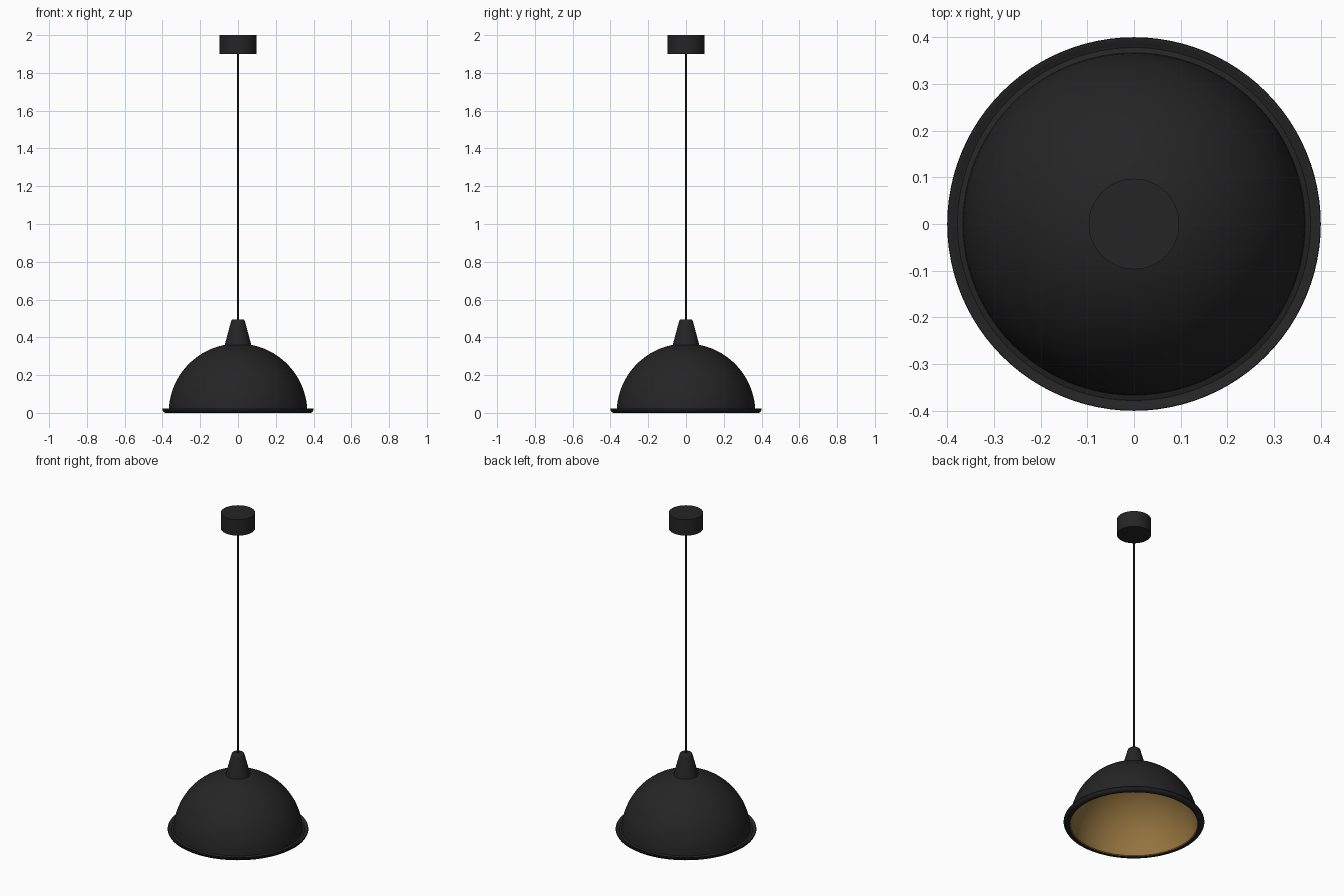
import bpy, bmesh, math

if "Cube" in bpy.data.objects:
    bpy.data.objects.remove(bpy.data.objects["Cube"])

def material(name, rgb):
    m = bpy.data.materials.new(name)
    m.diffuse_color = (*rgb, 1)
    m.use_nodes = True
    m.node_tree.nodes["Principled BSDF"].inputs["Base Color"].default_value = m.diffuse_color
    return m

black = material("matte black", (0.018, 0.018, 0.018))
gold = material("gold lining", (0.30, 0.175, 0.05))

def lathe(name, profile, mat, steps=96, angle=35):
    """Spin a (radius, z) profile, listed bottom to top on its outside, around z."""
    bm = bmesh.new()
    vs = [bm.verts.new((r, 0, z)) for r, z in profile]
    edges = [bm.edges.new(p) for p in zip(vs, vs[1:])]
    bmesh.ops.spin(bm, geom=vs + edges, cent=(0, 0, 0), axis=(0, 0, 1),
                   angle=math.tau, steps=steps)
    bmesh.ops.remove_doubles(bm, verts=bm.verts, dist=1e-5)
    bmesh.ops.recalc_face_normals(bm, faces=bm.faces)
    me = bpy.data.meshes.new(name)
    bm.to_mesh(me)
    bm.free()
    me.materials.append(mat)
    ob = bpy.data.objects.new(name, me)
    bpy.context.collection.objects.link(ob)
    bpy.context.view_layer.objects.active = ob
    ob.select_set(True)
    bpy.ops.object.shade_smooth_by_angle(angle=math.radians(angle))
    ob.select_set(False)
    return ob

def arc(r, z0, n=24):
    """Quarter circle from the opening up to the pole."""
    a0 = math.asin(z0 / r)
    pts = [(r * math.cos(a), r * math.sin(a))
           for a in (a0 + (math.pi / 2 - a0) * i / n for i in range(n))]
    return pts + [(0, r)]

# Dome shade with flared rim; the inside of the shell is gold
outer = arc(0.367, 0.018)
inner = arc(0.361, 0.004)
rim = [(0.366, 0.0), (0.386, 0.0), (0.395, 0.006), (0.40, 0.016), (0.399, 0.022),
       (0.394, 0.022), (0.385, 0.016), (0.378, 0.014)]
shade = lathe("shade", inner[::-1] + rim + outer, black)
shade.data.materials.append(gold)
for f in shade.data.polygons:
    c = f.center
    if c.length < 0.364 and f.normal.dot(c) < 0:
        f.material_index = 1

# Tapered socket cap on top of the dome
lathe("socket_cap", [(0, 0.355), (0.070, 0.355), (0.068, 0.368), (0.037, 0.484),
                     (0.034, 0.491), (0.028, 0.495), (0, 0.495)], black, 48)

# Hanging cord
lathe("cord", [(0, 0.49), (0.005, 0.49), (0.005, 1.905), (0, 1.905)], black, 16, 40)

# Ceiling canopy
lathe("ceiling_canopy", [(0, 1.90), (0.097, 1.90), (0.097, 2.0), (0, 2.0)], black, 64)
